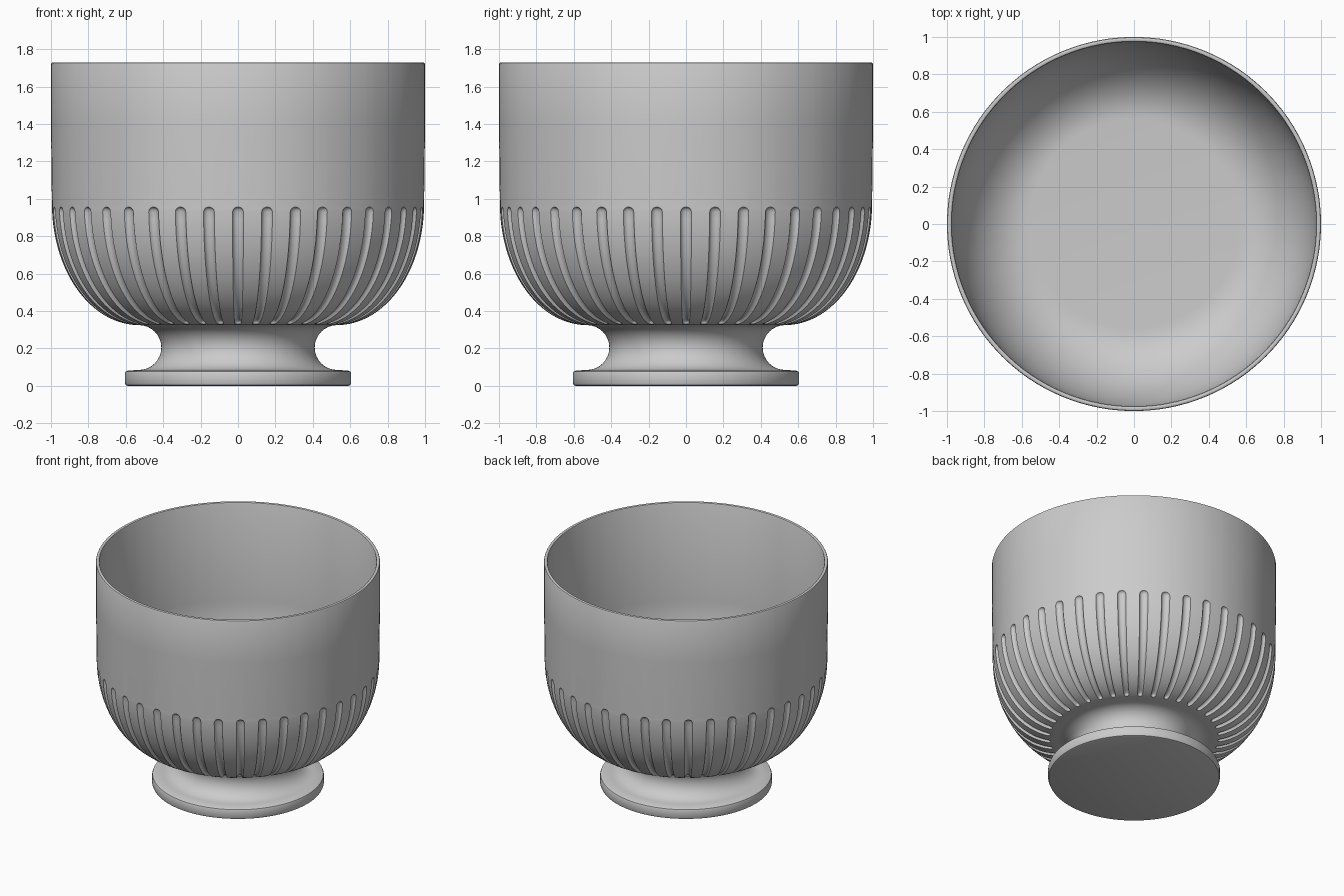
import bpy, bmesh
from math import sin, cos, radians, sqrt

if "Cube" in bpy.data.objects:
    bpy.data.objects.remove(bpy.data.objects["Cube"])

FLUTES = 40
HALF = 1.7            # half angle of one flute, degrees
DEPTH = 0.02
US = [-1, -0.8, -0.45, 0, 0.45, 0.8, 1]


def lathe(name, rows, cap_start=False, cap_end=False):
    """rows: (r, z, nr, nz, flute width scale, flute depth)"""
    bm = bmesh.new()
    rings = []
    for r, z, nr, nz, w, d in rows:
        ring = []
        for k in range(FLUTES):
            for u in US + [None]:
                off = 4.5 if u is None else u * HALF * w
                cut = 0 if u is None else d * sqrt(1 - u * u)
                a = radians(k * 9 + off)
                rr = r - nr * cut
                ring.append(bm.verts.new((rr * cos(a), rr * sin(a), z - nz * cut)))
        rings.append(ring)
    n = len(rings[0])
    for a, b in zip(rings, rings[1:]):
        for j in range(n):
            k = (j + 1) % n
            bm.faces.new((a[j], a[k], b[k], b[j]))
    if cap_start:
        bm.faces.new(rings[0][::-1])
    if cap_end:
        bm.faces.new(rings[-1])
    me = bpy.data.meshes.new(name)
    bm.to_mesh(me)
    bm.free()
    ob = bpy.data.objects.new(name, me)
    bpy.context.collection.objects.link(ob)
    bpy.ops.object.select_all(action='DESELECT')
    ob.select_set(True)
    bpy.context.view_layer.objects.active = ob
    bpy.ops.object.shade_smooth_by_angle(angle=radians(40))
    return ob


def plain(r, z):
    return (r, z, 0, 0, 1, 0)


# Foot: disc with softened edges, then a concave neck
foot = [plain(*p) for p in [(0.59, 0), (0.6, 0.004), (0.605, 0.015), (0.605, 0.065),
                            (0.601, 0.076), (0.59, 0.082)]]
for i in range(17):
    t = radians(-90 - i * 180 / 16)
    foot.append(plain(0.53 + 0.12 * cos(t), 0.205 + 0.12 * sin(t)))
lathe("foot", foot, cap_start=True)

# Bowl outside: elliptical curve carrying the flutes
A, B, CR, CZ = 0.465, 0.645, 0.53, 0.97


def curve(deg, w=1, d=0):
    t = radians(deg)
    nr, nz = cos(t) / A, sin(t) / B
    m = sqrt(nr * nr + nz * nz)
    return (CR + A * cos(t), CZ + B * sin(t), nr / m, nz / m, w, d)


T0, T1 = -82.5, -1.3
bowl = [curve(-90), curve(-86)]
ends = [(0, 0.25, 0), (0.4, 0.65, 0.5), (1.1, 0.88, 0.8), (2.3, 1, 1)]
bowl += [curve(T0 + o, w, d * DEPTH) for o, w, d in ends]
lo, hi = T0 + 2.3, T1 - 2.3
bowl += [curve(lo + (hi - lo) * i / 22, 1, DEPTH) for i in range(1, 22)]
bowl += [curve(T1 - o, w, d * DEPTH) for o, w, d in reversed(ends)]
bowl += [curve(0)]

# Straight wall, rounded rim and inside
bowl += [plain(*p) for p in [(1.0, 1.4), (1.0, 1.72), (0.997, 1.727), (0.99, 1.73),
                             (0.983, 1.73), (0.977, 1.727), (0.974, 1.72), (0.973, 0.97)]]
for i in range(1, 19):
    t = radians(-i * 5)
    bowl.append(plain(0.56 + 0.413 * cos(t), 0.97 + 0.605 * sin(t)))
lathe("bowl", bowl, cap_end=True)
